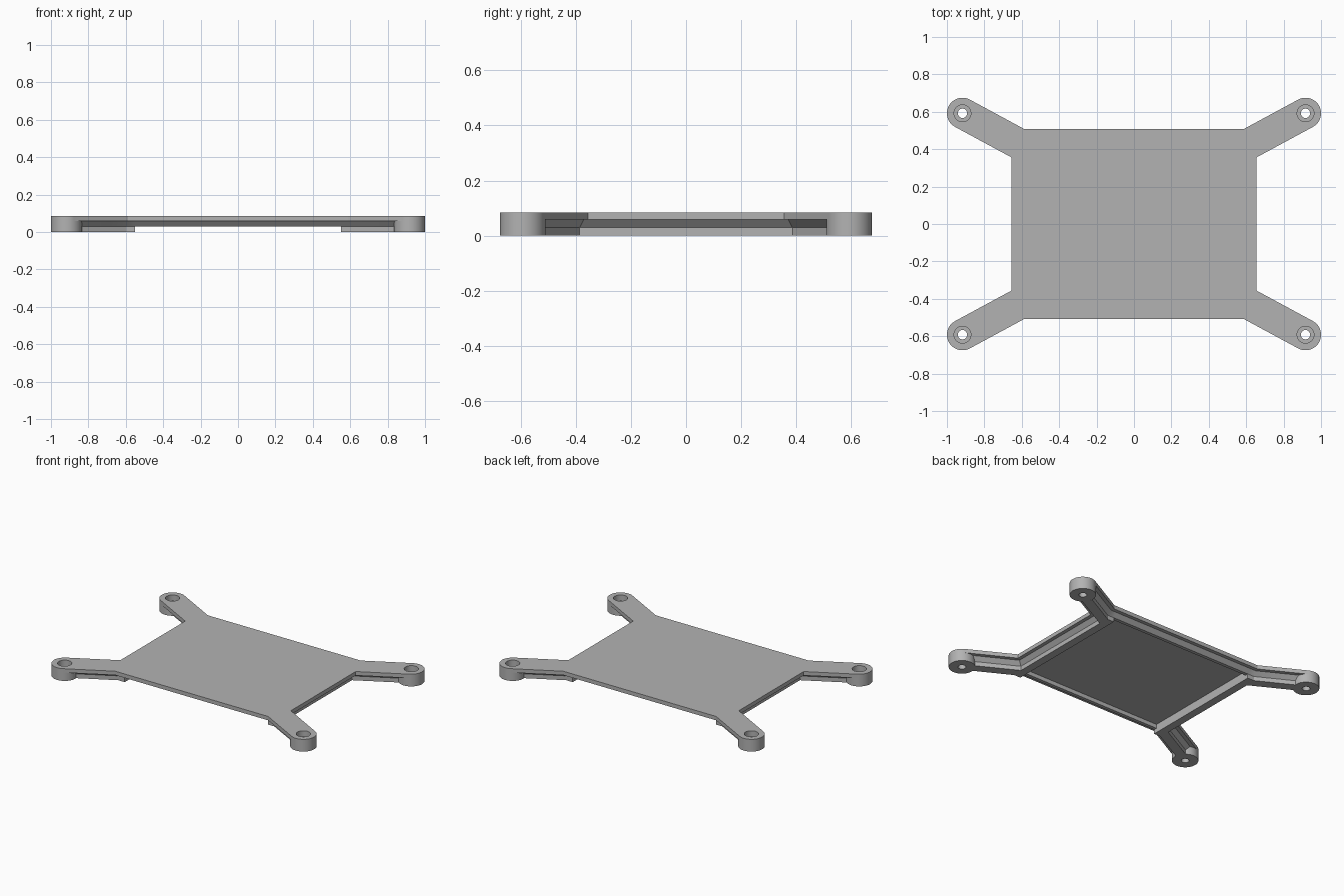
import bpy, bmesh, math
from mathutils import Vector

old = bpy.data.objects.get("Cube")
if old:
    bpy.data.objects.remove(old)

GREY = (0.45, 0.45, 0.45, 1)
mat = bpy.data.materials.new("plain grey")
mat.use_nodes = True
mat.diffuse_color = GREY
mat.node_tree.nodes["Principled BSDF"].inputs["Base Color"].default_value = GREY

HALF_X, HALF_Y = 0.655, 0.508      # plate
GAP_X, RAIL_Y = 0.55, 0.435        # inner pocket
BOSS = Vector((0.917, 0.592))      # screw boss centre
R, TOP, LIP, LOW = 0.083, 0.085, 0.058, 0.03
ANGLE = math.radians(28.4)         # arm direction
AXIS = Vector((math.cos(ANGLE), math.sin(ANGLE)))
SIDE = Vector((-AXIS.y, AXIS.x))


def quarter(d):
    """One corner of the plate with its arm, inset by d, ending on the boss."""
    half = R - d
    low, high = BOSS - SIDE * half, BOSS + SIDE * half
    slope = AXIS.y / AXIS.x
    x, y = HALF_X - d, HALF_Y - d
    reach = math.asin(half / R)
    points = [(x, low.y + (x - low.x) * slope)]
    for i in range(17):
        t = reach * (i / 8 - 1)
        points.append(tuple(BOSS + R * (SIDE * math.sin(t) - AXIS * math.cos(t))))
    points.append((high.x + (y - high.y) / slope, y))
    return points


def flip(points, sx, sy):
    return [(x * sx, y * sy) for x, y in points][::sx * sy]


def full_outline(d):
    q = quarter(d)
    return q + flip(q, -1, 1) + flip(q, -1, -1) + flip(q, 1, -1)


def end_outline(d):
    q = quarter(d)
    y = HALF_Y - d
    return flip(q, 1, -1) + q + [(GAP_X, y), (GAP_X, -y)]


def finish(bm, name, mirror=(False, False)):
    bmesh.ops.recalc_face_normals(bm, faces=bm.faces)
    mesh = bpy.data.meshes.new(name)
    bm.to_mesh(mesh)
    bm.free()
    mesh.materials.append(mat)
    ob = bpy.data.objects.new(name, mesh)
    bpy.context.collection.objects.link(ob)
    bpy.ops.object.select_all(action='DESELECT')
    ob.select_set(True)
    bpy.context.view_layer.objects.active = ob
    bpy.ops.object.shade_smooth_by_angle(angle=math.radians(25))
    if any(mirror):
        mod = ob.modifiers.new("mirror", 'MIRROR')
        mod.use_axis = (*mirror, False)
        mod.use_mirror_merge = False
    return ob


def loft(name, rings, mirror=(False, False)):
    """Closed solid through matching rings of points."""
    bm = bmesh.new()
    rings = [[bm.verts.new(p) for p in ring] for ring in rings]
    for a, b in zip(rings, rings[1:]):
        for i in range(len(a)):
            j = (i + 1) % len(a)
            bm.faces.new((a[i], a[j], b[j], b[i]))
    bm.faces.new(rings[0])
    bm.faces.new(rings[-1])
    return finish(bm, name, mirror)


def level(points, z):
    return [(x, y, z) for x, y in points]


# Flat top plate with its four arms
loft("top_plate", [level(full_outline(0), z) for z in (TOP, LIP)])

# Raised end rails: chamfer under the lip, then an upright foot, arms included
loft("end_rails", [level(end_outline(0.025), LIP), level(end_outline(0.05), LOW),
                   level(end_outline(0.05), 0)], (True, False))

# Shallow chamfered rails along the long sides
section = [(HALF_Y - 0.025, LIP), (HALF_Y - 0.05, LOW), (RAIL_Y, LOW), (RAIL_Y, LIP)]
loft("long_rails", [[(x, y, z) for y, z in section] for x in (-GAP_X, GAP_X)],
     (False, True))

# Round screw bosses with counterbored holes, turned from a profile
profile = [(R, 0), (R, TOP), (0.045, TOP), (0.045, 0.045), (0.025, 0.045), (0.025, 0)]
SEGMENTS = 48
bm = bmesh.new()
rings = []
for k in range(SEGMENTS):
    a = math.tau * k / SEGMENTS
    rings.append([bm.verts.new((BOSS.x + r * math.cos(a), BOSS.y + r * math.sin(a), z))
                  for r, z in profile])
for k in range(SEGMENTS):
    a, b = rings[k - 1], rings[k]
    for i in range(len(profile)):
        bm.faces.new((a[i - 1], b[i - 1], b[i], a[i]))
finish(bm, "screw_bosses", (True, True))
